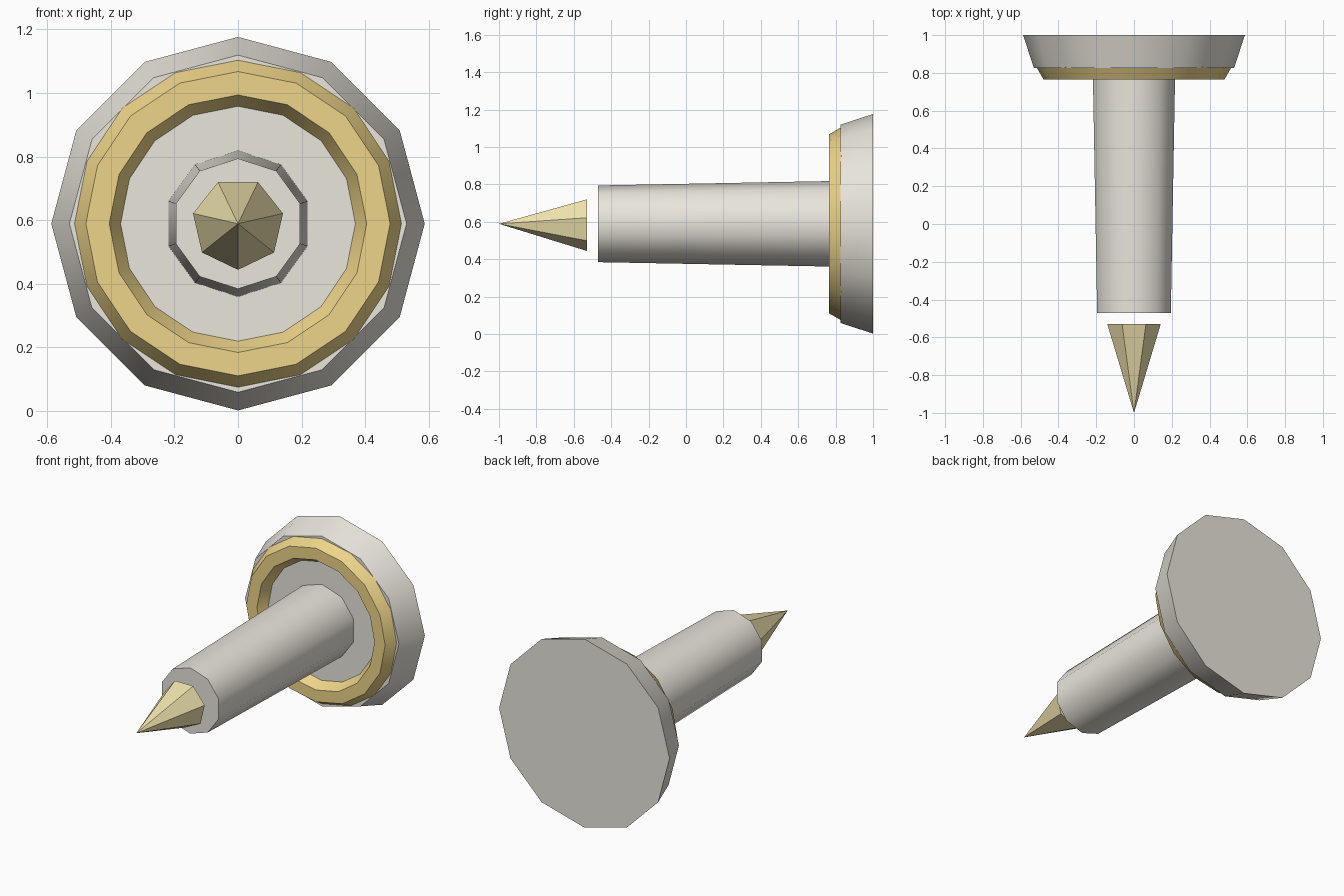
import bpy
from math import pi, radians

if "Cube" in bpy.data.objects:
    bpy.data.objects.remove(bpy.data.objects["Cube"])

AXIS_Z = 0.589
TURN = (-pi / 2, 0, 0)   # local z runs from front to back


def material(name, color):
    m = bpy.data.materials.new(name)
    m.diffuse_color = color
    m.use_nodes = True
    m.node_tree.nodes["Principled BSDF"].inputs["Base Color"].default_value = m.diffuse_color
    return m


def finish(name, mat):
    ob = bpy.context.object
    ob.name = name
    ob.data.materials.append(mat)
    bpy.ops.object.transform_apply(location=False, rotation=True, scale=True)
    bpy.ops.object.shade_smooth_by_angle(angle=radians(42))
    return ob


def tapered(name, sides, y_front, y_back, r_front, r_back, mat):
    bpy.ops.mesh.primitive_cone_add(
        vertices=sides, radius1=r_front, radius2=r_back, depth=y_back - y_front,
        location=(0, (y_front + y_back) / 2, AXIS_Z), rotation=TURN)
    return finish(name, mat)


cream = material("cream", (0.82, 0.79, 0.72, 1))
gold = material("gold", (0.85, 0.66, 0.25, 1))
brass = material("brass", (0.87, 0.77, 0.42, 1))

# Rear mounting disc
tapered("base_disc", 12, 0.826, 1.0, 0.53, 0.587, cream)

# Gold ring half sunk into the disc
bpy.ops.mesh.primitive_torus_add(
    major_segments=16, minor_segments=6, major_radius=0.4415, minor_radius=0.0735,
    location=(0, 0.828, AXIS_Z), rotation=TURN)
finish("ring", gold)

# Long tapered barrel
tapered("barrel", 10, -0.47, 0.85, 0.205, 0.23, cream)

# Floating pointed tip, seven sides with one corner down
tapered("tip", 7, -0.53, -0.53 + 0.001, 0.145, 0.145, brass)
bpy.data.objects.remove(bpy.context.object)
tapered("tip", 7, -1.0, -0.53, 0.0, 0.145, brass)
